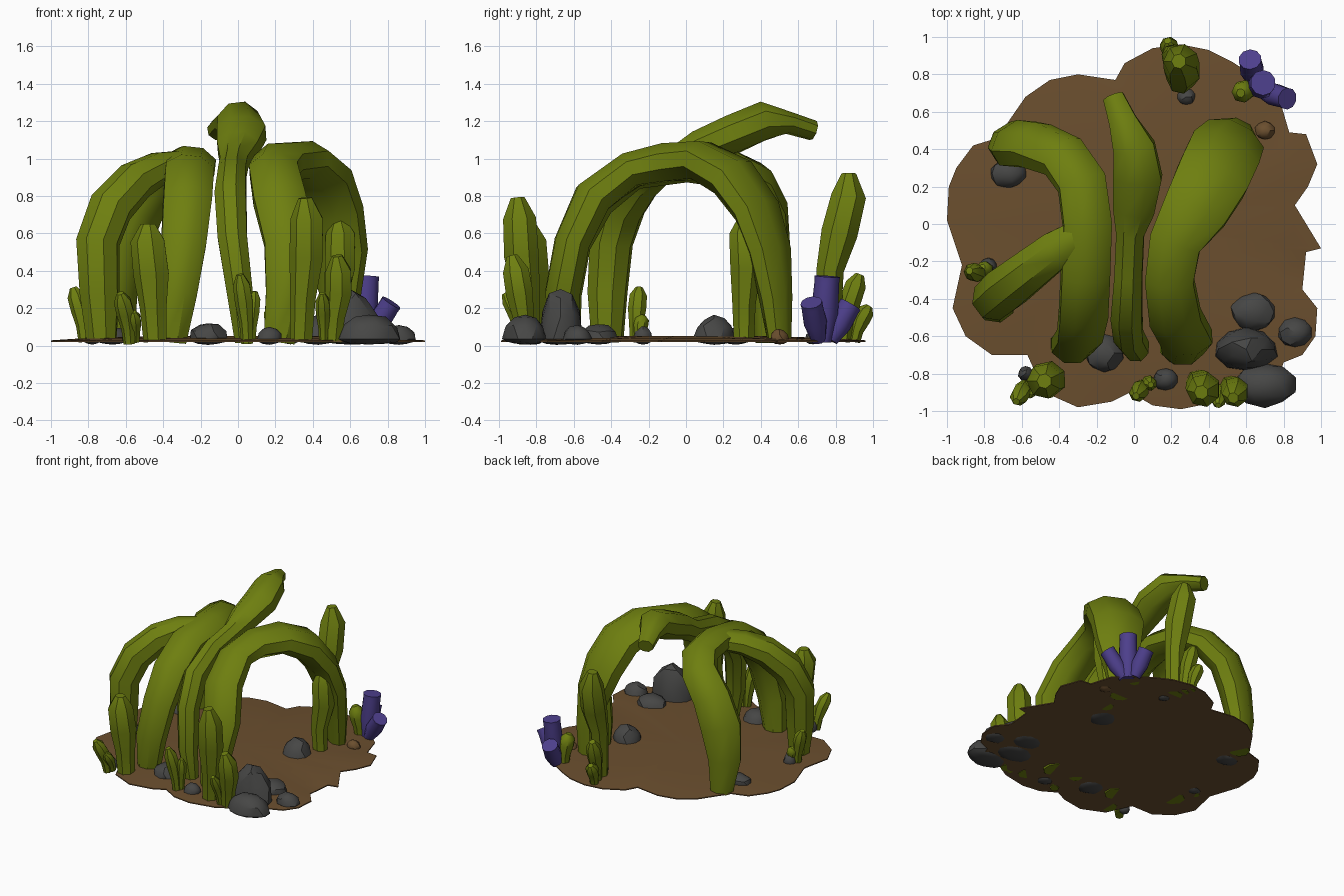
import bpy, bmesh, math, random
from mathutils import Vector

random.seed(4)


def mat(name, rgb):
    m = bpy.data.materials.new(name)
    m.diffuse_color = (*rgb, 1)
    return m


GREEN = mat("moss green", (0.156, 0.212, 0.005))
BROWN = mat("earth brown", (0.147, 0.078, 0.028))
GREY = mat("stone grey", (0.062, 0.062, 0.060))
PURPLE = mat("sponge purple", (0.075, 0.050, 0.262))


def finish(bm, name, material, angle=40):
    bmesh.ops.recalc_face_normals(bm, faces=bm.faces)
    me = bpy.data.meshes.new(name)
    bm.to_mesh(me)
    bm.free()
    ob = bpy.data.objects.new(name, me)
    bpy.context.collection.objects.link(ob)
    me.materials.append(material)
    bpy.ops.object.select_all(action='DESELECT')
    ob.select_set(True)
    bpy.context.view_layer.objects.active = ob
    bpy.ops.object.shade_smooth_by_angle(angle=math.radians(angle))
    return ob


def tube(name, pts, side=(1, 0, 0), n=8, material=GREEN):
    """Sweep an oval ring along points (x, y, z, half width, half thickness)."""
    bm = bmesh.new()
    P = [Vector(p[:3]) for p in pts]
    s = Vector(side)
    rings = []
    for i, p in enumerate(pts):
        t = (P[min(i + 1, len(P) - 1)] - P[max(i - 1, 0)]).normalized()
        s = (s - t * s.dot(t)).normalized()
        u = t.cross(s)
        ring = []
        for k in range(n):
            a = 2 * math.pi * (k + 0.5) / n
            ring.append(bm.verts.new(P[i] + s * (math.cos(a) * p[3]) + u * (math.sin(a) * p[4])))
        rings.append(ring)
    for a, b in zip(rings, rings[1:]):
        for k in range(n):
            bm.faces.new((a[k], a[(k + 1) % n], b[(k + 1) % n], b[k]))
    bm.faces.new(rings[0])
    bm.faces.new(rings[-1])
    return finish(bm, name, material)


def stalk(name, pts, r):
    """Club-shaped shoot: thin foot, swollen upper part, rounded tip."""
    prof = [0.65, 0.75, 1.0, 0.95, 0.4]
    tube(name, [(*p, r * f, r * f) for p, f in zip(pts, prof)], n=7)


# ground patch with a lobed outline
outline = [(-1, .02), (-.99, .2), (-.95, .3), (-.86, .42), (-.73, .46), (-.67, .55), (-.58, .68),
           (-.45, .77), (-.3, .8), (-.1, .77), (-.05, .86), (.1, .94), (.25, .96), (.4, .93),
           (.52, .87), (.66, .78), (.78, .66), (.83, .49), (.92, .48), (.98, .32), (.93, .2),
           (.86, .1), (1, -.13), (.92, -.15), (.9, -.35), (.98, -.45), (.97, -.6), (.9, -.7),
           (.8, -.74), (.75, -.88), (.6, -.86), (.45, -.95), (.25, -.99), (.1, -.97), (-.02, -.9),
           (-.12, -.95), (-.3, -.98), (-.48, -.9), (-.57, -.7), (-.76, -.7), (-.9, -.6),
           (-.97, -.45), (-.92, -.22)]
bm = bmesh.new()
levels = [(1, .02), (1, .028), (.85, .038), (.5, .05)]
rings = [[bm.verts.new((x * f, y * f, z)) for x, y in outline] for f, z in levels]
N = len(outline)
for a, b in zip(rings, rings[1:]):
    for k in range(N):
        bm.faces.new((a[k], a[(k + 1) % N], b[(k + 1) % N], b[k]))
for ring, z in ((rings[0], .02), (rings[-1], .05)):
    c = bm.verts.new((0, 0, z))
    for k in range(N):
        bm.faces.new((ring[k], ring[(k + 1) % N], c))
finish(bm, "ground_patch", BROWN)

# big arching stems
tube("right_arch", [
    (.22, -.65, .02, .09, .09), (.26, -.66, .28, .12, .10), (.28, -.61, .55, .15, .10),
    (.22, -.50, .79, .15, .11), (.19, -.30, .94, .14, .10), (.22, -.10, .98, .15, .11),
    (.33, .08, .99, .19, .11), (.42, .25, .90, .21, .12), (.48, .38, .72, .21, .11),
    (.53, .45, .50, .18, .10), (.55, .48, .25, .11, .085), (.55, .50, .02, .08, .06)])
tube("left_arch", [
    (-.36, -.64, .02, .09, .08), (-.33, -.65, .28, .12, .10), (-.29, -.60, .55, .13, .10),
    (-.27, -.48, .78, .14, .11), (-.26, -.28, .93, .14, .10), (-.25, .0, .97, .14, .10),
    (-.28, .22, .95, .14, .11), (-.38, .36, .88, .14, .11), (-.53, .42, .74, .15, .12),
    (-.62, .43, .53, .16, .12), (-.66, .44, .28, .13, .10), (-.64, .45, .02, .09, .08)])
tube("left_branch", [
    (-.73, -.42, .02, .09, .08), (-.74, -.42, .28, .11, .11), (-.75, -.40, .55, .12, .12),
    (-.68, -.34, .74, .13, .12), (-.55, -.24, .88, .12, .11), (-.42, -.14, .95, .11, .09),
    (-.27, -.06, .97, .10, .08)], side=(.6, -.8, 0))
tube("middle_stem", [
    (.03, -.64, .02, .05, .05), (.01, -.66, .28, .075, .08), (-.03, -.60, .58, .085, .09),
    (-.04, -.49, .80, .09, .10), (-.03, -.28, .93, .08, .09), (-.02, -.05, .98, .08, .09),
    (.0, .08, 1.06, .12, .10), (.02, .25, 1.13, .14, .11), (.0, .41, 1.20, .12, .11),
    (-.06, .55, 1.19, .08, .06), (-.11, .68, 1.15, .06, .055)])

# upright shoots
shoots = [
    ("front_right_shoot", .095, [(.34, -.84, .02), (.35, -.85, .25), (.37, -.88, .48), (.37, -.89, .68), (.36, -.90, .79)]),
    ("front_corner_shoot", .075, [(.51, -.86, .02), (.52, -.87, .15), (.54, -.89, .28), (.54, -.91, .40), (.53, -.93, .48)]),
    ("front_left_shoot", .10, [(-.44, -.82, .02), (-.45, -.82, .2), (-.46, -.83, .38), (-.48, -.84, .56), (-.48, -.84, .65)]),
    ("back_right_shoot", .085, [(.53, .31, .02), (.52, .31, .22), (.55, .32, .42), (.55, .31, .60), (.54, .31, .68)]),
    ("back_shoot", .10, [(.25, .76, .02), (.25, .77, .40), (.26, .82, .60), (.25, .87, .80), (.24, .87, .92)])]
for name, r, pts in shoots:
    stalk(name, pts, r)

# small leaning sprouts: foot and tip
sprouts = [
    ((-.58, -.86, .01), (-.63, -.95, .28), .05), ((-.55, -.84, .02), (-.56, -.92, .18), .04),
    ((.05, -.86, .01), (.01, -.92, .38), .05), ((.07, -.84, .02), (.09, -.86, .29), .04),
    ((-.82, -.27, .02), (-.88, -.25, .31), .05), ((-.78, -.25, .02), (-.81, -.23, .16), .04),
    ((.22, .84, .02), (.20, .93, .38), .06), ((.20, .90, .02), (.18, .98, .21), .05),
    ((.60, .72, .02), (.57, .70, .26), .06), ((.46, -.88, .02), (.45, -.97, .28), .04)]
for i, (a, b, r) in enumerate(sprouts):
    a, b = Vector(a), Vector(b)
    bend = Vector(((b - a).x, (b - a).y, 0)) * -.2
    pts = [a.lerp(b, f) + bend * math.sin(math.pi * f) for f in (0, .3, .6, .85, 1)]
    stalk(f"sprout_{i + 1}", pts, r)

# open tube sponges: outer wall, rim, then inner wall back down
sponges = [((.67, .73, .02), (.69, .755, .37), .072), ((.69, .71, .03), (.82, .67, .23), .062),
           ((.64, .77, .03), (.62, .88, .22), .065)]
for i, (a, b, r) in enumerate(sponges):
    a, b = Vector(a), Vector(b)
    prof = [(0, .65), (.45, 1), (.9, .92), (1, .95), (1, .68), (.8, .5)]
    tube(f"sponge_{i + 1}", [(*a.lerp(b, f), r * s, r * s) for f, s in prof], n=10, material=PURPLE)

# stones: x, y, half width, half depth, height
stones = [(.70, -.86, .17, .12, .17), (.60, -.67, .17, .12, .31), (.64, -.47, .125, .105, .12),
          (.86, -.58, .09, .08, .11), (-.16, -.69, .105, .105, .125), (.17, -.83, .07, .06, .10),
          (-.67, .27, .10, .08, .10), (-.78, -.23, .05, .05, .11), (.28, .68, .05, .045, .08),
          (.43, .15, .11, .11, .165), (-.58, -.80, .04, .04, .10)]


def stone(name, x, y, w, d, h, material=GREY):
    bm = bmesh.new()
    bmesh.ops.create_icosphere(bm, subdivisions=2, radius=1)
    for v in bm.verts:
        v.co *= random.uniform(.93, 1.05)
        z = .035 + min(v.co.z, 1) * ((h - .035) if v.co.z > 0 else .03)
        v.co = (x + v.co.x * w, y + v.co.y * d, z)
    finish(bm, name, material, 30)


for i, s in enumerate(stones):
    stone(f"stone_{i + 1}", *s)
stone("earth_lump", .70, .50, .055, .05, .09, BROWN)
